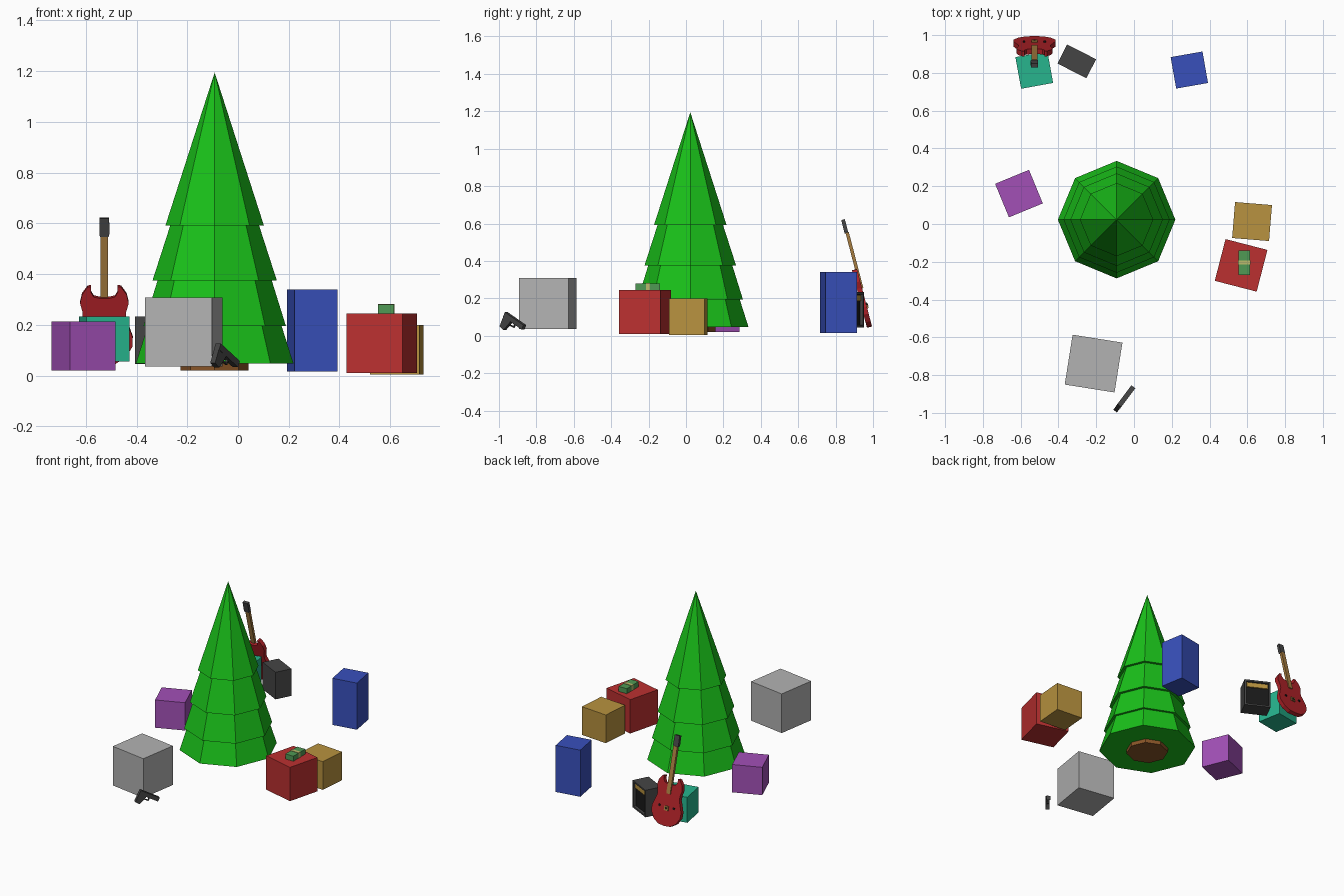
import bpy, bmesh, math
from mathutils import Matrix, Vector

if "Cube" in bpy.data.objects:
    bpy.data.objects.remove(bpy.data.objects["Cube"])


def mat(name, r, g, b):
    m = bpy.data.materials.new(name)
    m.diffuse_color = (r, g, b, 1)
    m.use_nodes = True
    m.node_tree.nodes["Principled BSDF"].inputs["Base Color"].default_value = m.diffuse_color
    return m


GREEN = mat("leaf green", 0.01, 0.53, 0.01)
BROWN = mat("bark brown", 0.25, 0.09, 0.02)
RED = mat("red", 0.5, 0.03, 0.03)
BODY = mat("guitar red", 0.42, 0.015, 0.02)
GOLD = mat("tan gold", 0.48, 0.29, 0.05)
BLUE = mat("blue", 0.04, 0.08, 0.5)
PURPLE = mat("purple", 0.36, 0.08, 0.47)
TEAL = mat("teal", 0.02, 0.46, 0.27)
GREY = mat("light grey", 0.45, 0.45, 0.45)
DARK = mat("dark grey", 0.06, 0.06, 0.06)
BLACK = mat("black", 0.01, 0.01, 0.01)
WOOD = mat("neck wood", 0.38, 0.2, 0.05)
CASH = mat("note green", 0.08, 0.32, 0.09)
BAND = mat("paper band", 0.5, 0.5, 0.15)


def finish(name, bm, *mats, matrix=Matrix()):
    bmesh.ops.recalc_face_normals(bm, faces=bm.faces)
    me = bpy.data.meshes.new(name)
    bm.to_mesh(me)
    bm.free()
    for m in mats:
        me.materials.append(m)
    ob = bpy.data.objects.new(name, me)
    ob.matrix_world = matrix
    bpy.context.collection.objects.link(ob)
    return ob


def place(x, y, z, deg=0, axis='Z'):
    return Matrix.Translation((x, y, z)) @ Matrix.Rotation(math.radians(deg), 4, axis)


def box(name, size, centre, m, matrix=Matrix()):
    bm = bmesh.new()
    bmesh.ops.create_cube(bm, size=1)
    bmesh.ops.scale(bm, vec=size, verts=bm.verts)
    bmesh.ops.translate(bm, vec=centre, verts=bm.verts)
    return finish(name, bm, m, matrix=matrix)


def plate(name, pts, y0, y1, m, matrix=Matrix()):
    """Outline in local x/z, extruded from y0 to y1."""
    bm = bmesh.new()
    f = bm.faces.new([bm.verts.new((x, y0, z)) for x, z in pts])
    r = bmesh.ops.extrude_face_region(bm, geom=[f])
    vs = [v for v in r["geom"] if isinstance(v, bmesh.types.BMVert)]
    bmesh.ops.translate(bm, vec=(0, y1 - y0, 0), verts=vs)
    bmesh.ops.triangulate(bm, faces=[f for f in bm.faces if len(f.verts) > 4])
    return finish(name, bm, m, matrix=matrix)


# Tree: octagonal tiers overhanging one another, on a short trunk
def lathe(name, profile, m):
    bm = bmesh.new()
    rings = []
    for r, z in profile:
        n = 8 if r > 0 else 1
        rings.append([bm.verts.new((r * math.cos(i * math.pi / 4),
                                    r * math.sin(i * math.pi / 4), z)) for i in range(n)])
    for a, b in zip(rings, rings[1:]):
        for i in range(8):
            j = (i + 1) % 8
            bm.faces.new([a[i], a[j], b[j], b[i]] if len(b) > 1 else [a[i], a[j], b[0]])
    bm.faces.new(rings[0])
    if len(rings[-1]) > 1:
        bm.faces.new(rings[-1])
    finish(name, bm, m, matrix=place(-0.092, 0.023, 0))


lathe("tree_foliage", [(0.311, 0.047), (0.264, 0.195), (0.281, 0.195), (0.225, 0.375),
                       (0.245, 0.375), (0.175, 0.592), (0.194, 0.592), (0, 1.195)], GREEN)
lathe("tree_trunk", [(0.134, 0.02), (0.134, 0.06)], BROWN)

# Presents: x, y, bottom, top, width, depth, turn
for name, x, y, z0, z1, w, d, a, m in [
        ("purple_present", -0.609, 0.161, 0.02, 0.213, 0.194, 0.192, 22.4, PURPLE),
        ("grey_present", -0.214, -0.739, 0.036, 0.308, 0.267, 0.267, -9, GREY),
        ("blue_present", 0.293, 0.815, 0.016, 0.34, 0.171, 0.169, 10, BLUE),
        ("red_present", 0.567, -0.219, 0.01, 0.245, 0.229, 0.228, -14.5, RED),
        ("gold_present", 0.625, 0.013, 0.004, 0.2, 0.196, 0.191, -4.7, GOLD),
        ("teal_present", -0.528, 0.815, 0.055, 0.232, 0.172, 0.17, 10.3, TEAL)]:
    box(name, (w, d, z1 - z0), (0, 0, (z0 + z1) / 2), m, place(x, y, 0, a))

# Banknote bundle with paper band
box("banknotes", (0.062, 0.131, 0.036), (0.584, -0.205, 0.262), CASH)
box("banknote_band", (0.065, 0.022, 0.039), (0.584, -0.203, 0.263), BAND)

# Amplifier: recessed front facing the back, slanted control strip on top
amp = place(-0.303, 0.861, 0.139, -27)
bm = bmesh.new()
bmesh.ops.create_cube(bm, size=1)
bmesh.ops.scale(bm, vec=(0.172, 0.113, 0.188), verts=bm.verts)
bm.normal_update()
front = max(bm.faces, key=lambda f: f.calc_center_median().y)
bmesh.ops.inset_individual(bm, faces=[front], thickness=0.016)
r = bmesh.ops.extrude_face_region(bm, geom=[front])
bmesh.ops.translate(bm, vec=(0, -0.018, 0),
                    verts=[v for v in r["geom"] if isinstance(v, bmesh.types.BMVert)])
bmesh.ops.delete(bm, geom=[front], context='FACES_ONLY')
for f in r["geom"]:
    if isinstance(f, bmesh.types.BMFace):
        f.material_index = 1
finish("amplifier_cabinet", bm, DARK, BLACK, matrix=amp)
box("amplifier_controls", (0.14, 0.012, 0.032), (0, 0.043, 0.062), GOLD, amp)

# Guitar, leaning towards the tree with its face to the back
gtr = place(-0.527, 0.981, 0.046, 14.6, 'X')
half = [(0.045, 0.004), (0.085, 0.03), (0.11, 0.072), (0.112, 0.11), (0.098, 0.15),
        (0.085, 0.185), (0.086, 0.215), (0.096, 0.25), (0.088, 0.285), (0.066, 0.316),
        (0.052, 0.318), (0.053, 0.295), (0.042, 0.276), (0.018, 0.27)]
outline = [(0, 0)] + half + [(-x, z) for x, z in reversed(half)]
plate("guitar_body", outline, -0.014, 0.014, BODY, gtr)
box("guitar_neck", (0.03, 0.018, 0.31), (0, 0.012, 0.365), WOOD, gtr)
plate("guitar_headstock", [(-0.017, 0.518), (0.017, 0.518), (0.02, 0.53), (0.019, 0.592),
                           (-0.019, 0.592), (-0.02, 0.53)], -0.002, 0.018, DARK, gtr)
box("guitar_bridge", (0.03, 0.008, 0.03), (0, 0.017, 0.115), WOOD, gtr)
box("guitar_saddle", (0.012, 0.01, 0.012), (0, 0.018, 0.115), BLACK, gtr)
for s in (-1, 1):
    box("guitar_knob", (0.012, 0.008, 0.012), (s * 0.055, 0.017, 0.125), BLACK, gtr)

# Toy pistol standing on its grip end and muzzle
gun = place(-0.05, -0.924, 0, 53)
plate("pistol_slide", [(-0.058, 0.102), (-0.046, 0.126), (0.078, 0.057), (0.066, 0.033)],
      -0.013, 0.013, DARK, gun)
plate("pistol_grip", [(-0.056, 0.106), (-0.008, 0.078), (-0.022, 0.062), (-0.056, 0.031),
                      (-0.083, 0.05)], -0.012, 0.012, DARK, gun)
plate("pistol_guard_front", [(0.012, 0.068), (0.018, 0.064), (0.006, 0.042), (0, 0.045)],
      -0.005, 0.005, DARK, gun)
plate("pistol_guard_bottom", [(-0.026, 0.062), (-0.024, 0.056), (0.006, 0.042), (0.004, 0.049)],
      -0.005, 0.005, DARK, gun)
